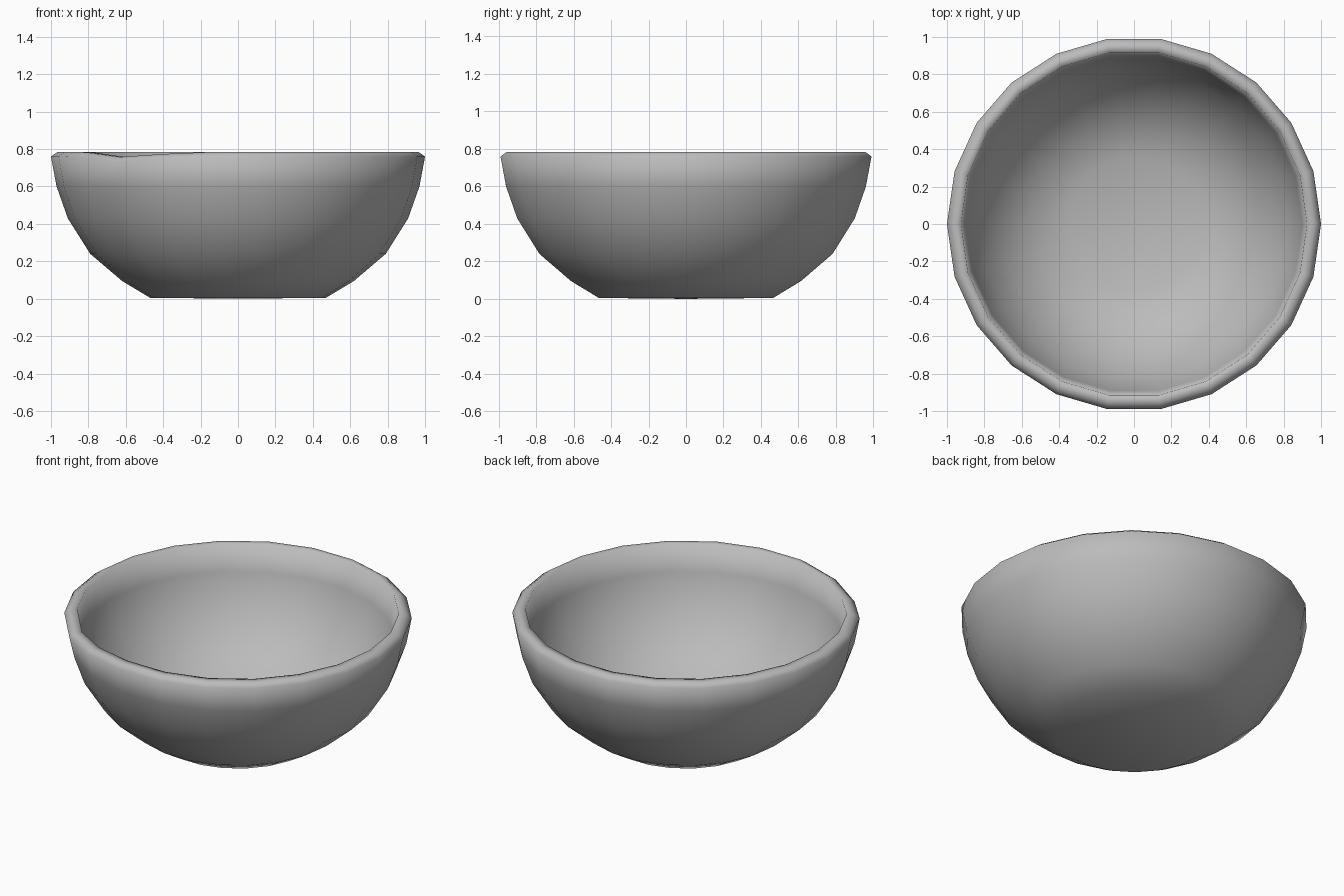
import bpy, bmesh, math

cube = bpy.data.objects.get("Cube")
if cube:
    bpy.data.objects.remove(cube, do_unlink=True)

# Plain grey clay
clay = bpy.data.materials.new("grey clay")
clay.use_nodes = True
colour = (0.5, 0.5, 0.5, 1)
clay.diffuse_color = colour
clay.node_tree.nodes["Principled BSDF"].inputs["Base Color"].default_value = colour

# Cross-section as (radius, height): outer wall up, over the rim, inner wall down
OUTER = [(0.47, 0.005), (0.62, 0.095), (0.79, 0.24), (0.91, 0.43), (0.97, 0.6)]
RIM = [(1.0, 0.76), (0.965, 0.785), (0.925, 0.785)]
INNER = [(0.9, 0.62), (0.83, 0.44), (0.71, 0.27), (0.55, 0.14), (0.36, 0.075)]
SIDES = 22


def rim_dip(angle):
    """Small worn hollow in the lip at the front right."""
    return 0.03 * math.exp(-((angle - math.radians(233)) / 0.22) ** 2)


def ring(bm, radius, height, is_rim):
    verts = []
    for i in range(SIDES):
        a = math.tau * i / SIDES
        z = height - (rim_dip(a) if is_rim else 0)
        verts.append(bm.verts.new((radius * math.cos(a), radius * math.sin(a), z)))
    return verts


def cap(bm, verts, height):
    centre = bm.verts.new((0, 0, height))
    for i in range(SIDES):
        bm.faces.new((verts[i], verts[(i + 1) % SIDES], centre))


# Bowl body
bm = bmesh.new()
rings = [ring(bm, r, z, (r, z) in RIM) for r, z in OUTER + RIM + INNER]
for low, high in zip(rings, rings[1:]):
    for i in range(SIDES):
        j = (i + 1) % SIDES
        bm.faces.new((low[i], low[j], high[j], high[i]))
cap(bm, rings[0], 0)
cap(bm, rings[-1], 0.06)
bmesh.ops.recalc_face_normals(bm, faces=bm.faces)
for face in bm.faces:
    face.smooth = True

mesh = bpy.data.meshes.new("bowl")
bm.to_mesh(mesh)
bm.free()
mesh.materials.append(clay)
bowl = bpy.data.objects.new("bowl", mesh)
bpy.context.collection.objects.link(bowl)
